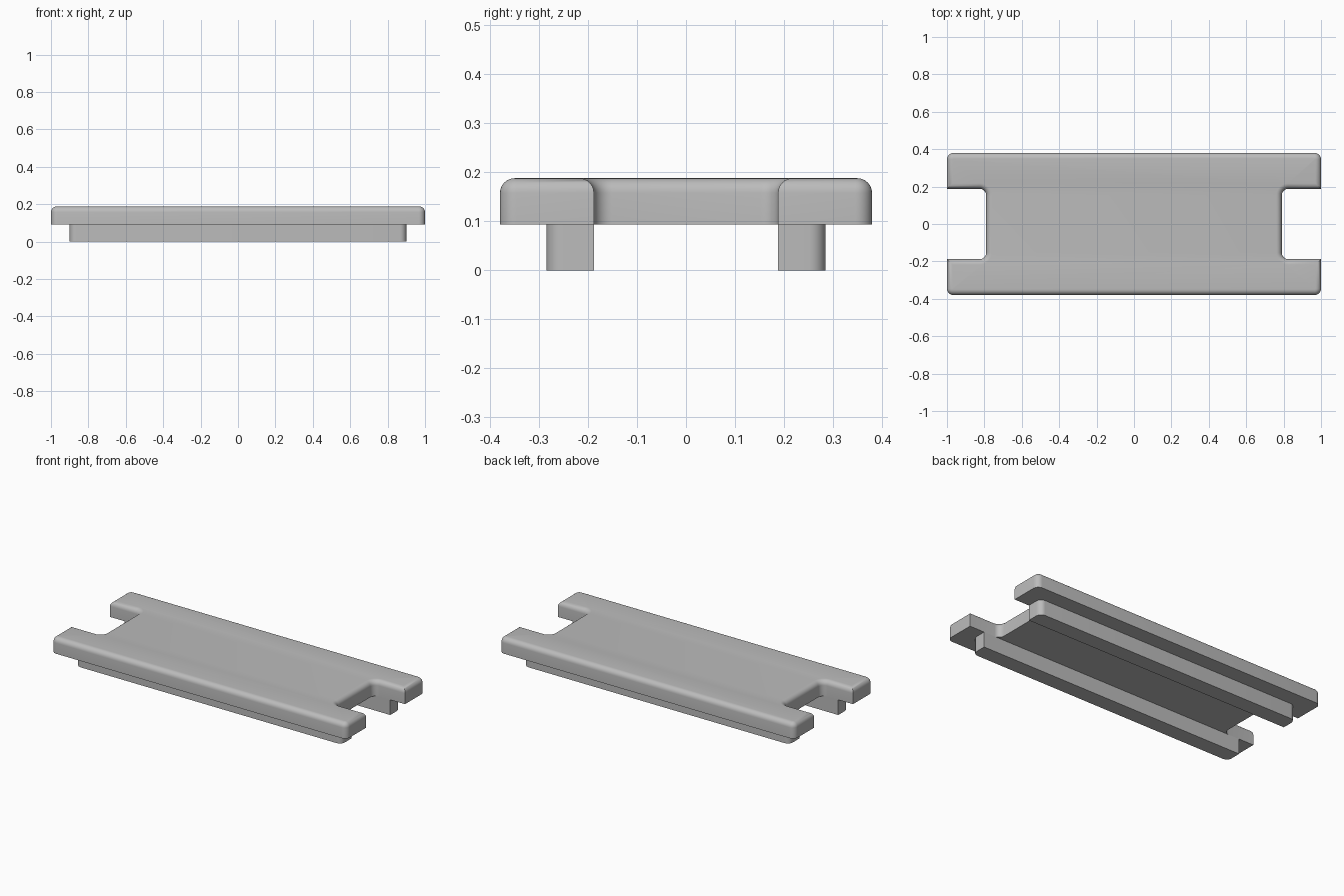
import bpy
import bmesh
from math import sin, cos, pi, radians
from mathutils import Vector

cube = bpy.data.objects.get("Cube")
if cube:
    bpy.data.objects.remove(cube, do_unlink=True)

LENGTH, WIDTH = 1.0, 0.38        # half sizes of the slab
NOTCH_X, NOTCH_Y = 0.79, 0.188   # end notches
RAIL_X, RAIL_Y = 0.9, 0.285      # outer limits of the rails
SLAB_Z, TOP_Z = 0.093, 0.188
STEPS = 8

grey = bpy.data.materials.new("plain_grey")
colour = (0.5, 0.5, 0.5, 1)
grey.use_nodes = True
grey.diffuse_color = colour
grey.node_tree.nodes["Principled BSDF"].inputs["Base Color"].default_value = colour


def rounded_outline(corners):
    """Turn (x, y, radius) right-angled corners into a filleted loop."""
    loop = []
    for i, (x, y, r) in enumerate(corners):
        p = Vector((x, y, 0))
        if r == 0:
            loop.append(p)
            continue
        before = corners[i - 1]
        after = corners[(i + 1) % len(corners)]
        u = (Vector((before[0], before[1], 0)) - p).normalized()
        v = (Vector((after[0], after[1], 0)) - p).normalized()
        centre = p + r * (u + v)
        for k in range(STEPS + 1):
            a = k / STEPS * pi / 2
            loop.append(centre - r * (v * cos(a) + u * sin(a)))
    return loop


def extrude_part(name, corners, bottom, top, soften=0):
    bm = bmesh.new()
    verts = [bm.verts.new((p.x, p.y, bottom)) for p in rounded_outline(corners)]
    base = bm.faces.new(verts)
    result = bmesh.ops.extrude_face_region(bm, geom=[base], use_keep_orig=True)
    for v in result["geom"]:
        if isinstance(v, bmesh.types.BMVert):
            v.co.z = top
    bmesh.ops.recalc_face_normals(bm, faces=bm.faces[:])
    if soften:
        rim = [e for e in bm.edges if all(v.co.z > top - 0.001 for v in e.verts)]
        bmesh.ops.bevel(bm, geom=rim, offset=soften, offset_type='OFFSET',
                        segments=6, profile=0.5, affect='EDGES')
    mesh = bpy.data.meshes.new(name)
    bm.to_mesh(mesh)
    bm.free()
    mesh.materials.append(grey)
    obj = bpy.data.objects.new(name, mesh)
    bpy.context.collection.objects.link(obj)
    bpy.ops.object.select_all(action='DESELECT')
    obj.select_set(True)
    bpy.context.view_layer.objects.active = obj
    bpy.ops.object.shade_smooth_by_angle(angle=radians(35))
    return obj


# Notched slab with softened top rim: one end, then the same end turned about
end = [(LENGTH, -WIDTH, 0.034), (LENGTH, -NOTCH_Y, 0), (NOTCH_X, -NOTCH_Y, 0.036),
       (NOTCH_X, NOTCH_Y, 0.036), (LENGTH, NOTCH_Y, 0), (LENGTH, WIDTH, 0.034)]
outline = end + [(-x, -y, r) for x, y, r in end]
extrude_part("top_slab", outline, SLAB_Z, TOP_Z, soften=0.03)

# Two rails below, rounded only at their outer corners
for name, side in (("front_rail", -1), ("back_rail", 1)):
    rail = [(-RAIL_X, side * NOTCH_Y, 0), (RAIL_X, side * NOTCH_Y, 0),
            (RAIL_X, side * RAIL_Y, 0.034), (-RAIL_X, side * RAIL_Y, 0.034)]
    extrude_part(name, rail, 0, SLAB_Z)
